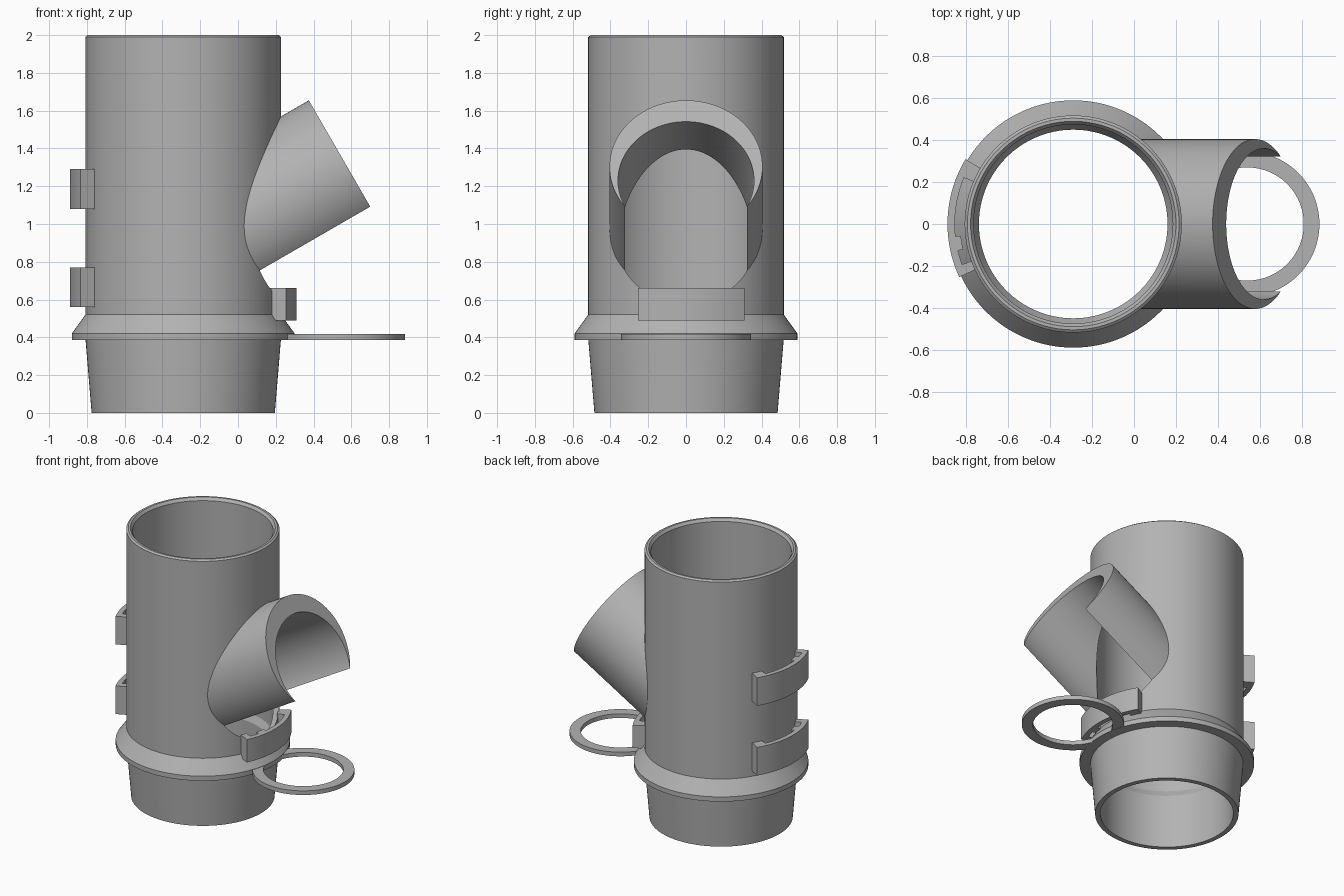
import bpy, bmesh, math
from mathutils import Matrix, Vector

cube = bpy.data.objects.get("Cube")
if cube:
    bpy.data.objects.remove(cube, do_unlink=True)

grey = bpy.data.materials.new("plain grey")
grey.use_nodes = True
grey.diffuse_color = (0.45, 0.45, 0.45, 1)
grey.node_tree.nodes["Principled BSDF"].inputs["Base Color"].default_value = grey.diffuse_color

PIPE_X = -0.29
SEG = 128


def make(name, bm):
    bmesh.ops.recalc_face_normals(bm, faces=bm.faces)
    mesh = bpy.data.meshes.new(name)
    bm.to_mesh(mesh)
    bm.free()
    ob = bpy.data.objects.new(name, mesh)
    bpy.context.collection.objects.link(ob)
    mesh.materials.append(grey)
    return ob


def lathe(name, profile, x):
    """Spin a closed (radius, height) profile around a vertical axis."""
    bm = bmesh.new()
    rings = []
    for i in range(SEG):
        a = 2 * math.pi * i / SEG
        rings.append([bm.verts.new((x + r * math.cos(a), r * math.sin(a), z)) for r, z in profile])
    n = len(profile)
    for i in range(SEG):
        a, b = rings[i], rings[(i + 1) % SEG]
        for j in range(n):
            k = (j + 1) % n
            bm.faces.new((a[j], b[j], b[k], a[k]))
    return make(name, bm)


def rod(name, radius, start, end):
    """Solid cylinder between two points."""
    axis = Vector(end) - Vector(start)
    turn = axis.to_track_quat('Z', 'Y').to_matrix().to_4x4()
    bm = bmesh.new()
    bmesh.ops.create_cone(bm, cap_ends=True, segments=SEG, radius1=radius, radius2=radius,
                          depth=axis.length,
                          matrix=Matrix.Translation((Vector(start) + Vector(end)) / 2) @ turn)
    return make(name, bm)


def cut(ob, *cutters):
    for c in cutters:
        mod = ob.modifiers.new("cut", 'BOOLEAN')
        mod.operation, mod.solver, mod.object = 'DIFFERENCE', 'EXACT', c
    bpy.context.view_layer.update()
    graph = bpy.context.evaluated_depsgraph_get()
    mesh = bpy.data.meshes.new_from_object(ob.evaluated_get(graph))
    ob.modifiers.clear()
    ob.data = mesh


def clip(name, side, z0, z1):
    """Curved holder that hugs the pipe; side is -1 or 1 along x."""
    bm = bmesh.new()
    # outline in (angle, radius): outer arc, then the toothed inner edge
    outline = [(31 - 2 * i, 0.6) for i in range(29)]
    outline += [(-25, 0.512), (-20, 0.512), (-20, 0.565), (-13, 0.565), (-13, 0.54), (-6, 0.54)]
    outline += [(-6 + 29 * i / 12, 0.565) for i in range(13)]
    outline += [(23, 0.512), (31, 0.512)]
    pts = [(PIPE_X + side * r * math.cos(math.radians(a)), r * math.sin(math.radians(a)))
           for a, r in outline]
    face = bm.faces.new([bm.verts.new((x, y, z0)) for x, y in pts])
    new = bmesh.ops.extrude_face_region(bm, geom=[face])["geom"]
    bmesh.ops.translate(bm, vec=(0, 0, z1 - z0),
                        verts=[v for v in new if isinstance(v, bmesh.types.BMVert)])
    return make(name, bm)


# Main pipe with tapered spigot, flared collar and stepped bore
pipe = lathe("main_pipe", [
    (0.485, 0), (0.517, 0.385), (0.59, 0.385), (0.59, 0.42), (0.518, 0.52),
    (0.518, 1.99), (0.505, 2), (0.49, 2), (0.475, 1.98), (0.475, 0.45),
    (0.45, 0.4), (0.45, 0)], PIPE_X)

# Slanted branch: round outside, offset round bore leaving a crescent
axis = Vector((math.cos(math.radians(30)), 0, 0.5))
up = Vector((-0.5, 0, axis.x))
mouth = Vector((0.5775, 0, 1.304))
branch = rod("branch_pipe", 0.405, mouth - axis * 0.85, mouth)
low = mouth - up * 0.085
bore = rod("bore_cutter", 0.36, low - axis * 0.95, low + axis * 0.3)
core = rod("core_cutter", 0.505, (PIPE_X, 0, -0.1), (PIPE_X, 0, 2.1))
cut(branch, bore, core)
cut(pipe, bore)
for c in (bore, core):
    bpy.data.objects.remove(c, do_unlink=True)

# Flat ring lying beside the collar
ring = lathe("flat_ring", [(0.27, 0.387), (0.345, 0.387), (0.345, 0.418), (0.27, 0.418)], 0.54)
cutter = rod("collar_cutter", 0.55, (PIPE_X, 0, 0.2), (PIPE_X, 0, 0.6))
cut(ring, cutter)
bpy.data.objects.remove(cutter, do_unlink=True)

# Holder clips
parts = [pipe, branch, ring,
         clip("upper_clip", -1, 1.08, 1.29),
         clip("lower_clip", -1, 0.56, 0.77),
         clip("branch_clip", 1, 0.49, 0.66)]

bpy.ops.object.select_all(action='DESELECT')
for ob in parts:
    ob.select_set(True)
bpy.context.view_layer.objects.active = pipe
bpy.ops.object.shade_smooth_by_angle(angle=math.radians(25))
